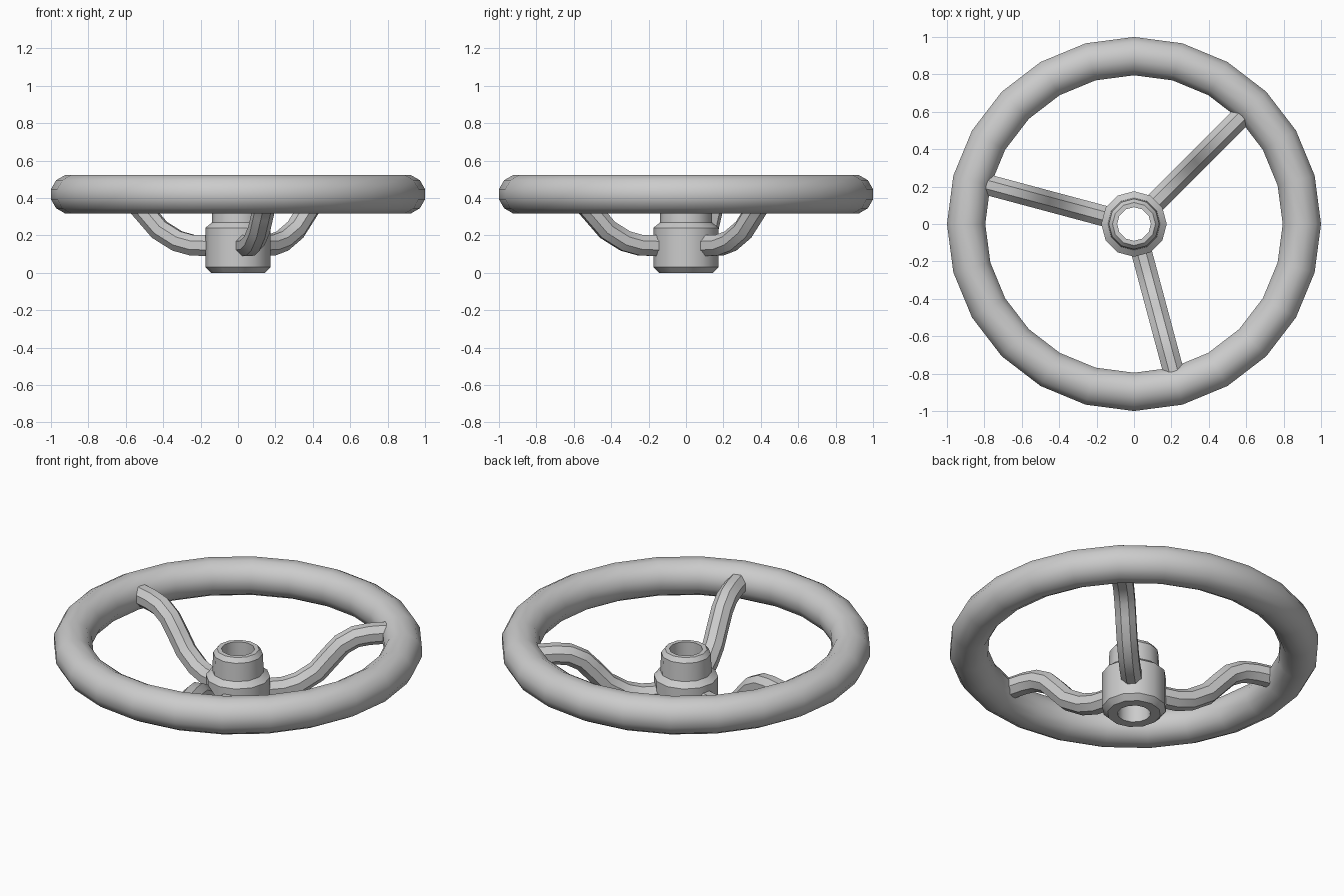
import bpy
from math import sin, cos, pi, radians
from mathutils import Vector

if "Cube" in bpy.data.objects:
    bpy.data.objects.remove(bpy.data.objects["Cube"])


def make_object(name, verts, faces):
    mesh = bpy.data.meshes.new(name)
    mesh.from_pydata(verts, [], faces)
    mesh.update()
    ob = bpy.data.objects.new(name, mesh)
    bpy.context.collection.objects.link(ob)
    bpy.ops.object.select_all(action='DESELECT')
    ob.select_set(True)
    bpy.context.view_layer.objects.active = ob
    bpy.ops.object.mode_set(mode='EDIT')
    bpy.ops.mesh.select_all(action='SELECT')
    bpy.ops.mesh.normals_make_consistent(inside=False)
    bpy.ops.object.mode_set(mode='OBJECT')
    bpy.ops.object.shade_smooth_by_angle(angle=radians(35))
    return ob


def bridge(rings, n, closed):
    """Quads joining successive rings of n points."""
    count = rings if closed else rings - 1
    return [(i * n + j, i * n + (j + 1) % n,
             (i + 1) % rings * n + (j + 1) % n, (i + 1) % rings * n + j)
            for i in range(count) for j in range(n)]


def lathe(name, profile, segments):
    """Revolve a closed (radius, z) profile about z."""
    verts = [(r * cos(2 * pi * i / segments), r * sin(2 * pi * i / segments), z)
             for i in range(segments) for r, z in profile]
    return make_object(name, verts, bridge(segments, len(profile), True))


def spoke(name, path, radius, angle, sides=8):
    """Sweep a round section along an (r, z) path in the plane at angle."""
    out = Vector((cos(angle), sin(angle), 0))
    side = Vector((-sin(angle), cos(angle), 0))
    up = Vector((0, 0, 1))
    pts = [out * r + up * z for r, z in path]
    verts = []
    for i, p in enumerate(pts):
        before = (p - pts[max(i - 1, 0)]).normalized()
        after = (pts[min(i + 1, len(pts) - 1)] - p).normalized()
        normal = (before + after).normalized().cross(side)
        for j in range(sides):
            a = 2 * pi * (j + 0.5) / sides
            verts.append(p + radius * (cos(a) * side + sin(a) * normal))
    faces = bridge(len(pts), sides, False)
    last = (len(pts) - 1) * sides
    faces += [tuple(range(sides)), tuple(range(last, last + sides))]
    return make_object(name, verts, faces)


# Rim: twelve-sided ring
section = [(0.8975 + 0.106 * cos(2 * pi * (k + 0.5) / 12),
            0.42 + 0.106 * sin(2 * pi * (k + 0.5) / 12)) for k in range(12)]
lathe("rim", [(r, z) for r, z in section], 24)

# Hub: stepped, chamfered sleeve with a through bore
lathe("hub", [(0.09, 0), (0.145, 0), (0.175, 0.03), (0.175, 0.24),
              (0.14, 0.268), (0.135, 0.375), (0.115, 0.40), (0.09, 0.40)], 12)

# Three S-bent spokes
path = [(0.12, 0.145), (0.25, 0.147), (0.336, 0.17), (0.435, 0.23),
        (0.51, 0.315), (0.57, 0.38), (0.645, 0.42), (0.72, 0.43), (0.84, 0.43)]
for n, deg in enumerate((45, 165, 285), 1):
    spoke(f"spoke_{n}", path, 0.06, radians(deg))
